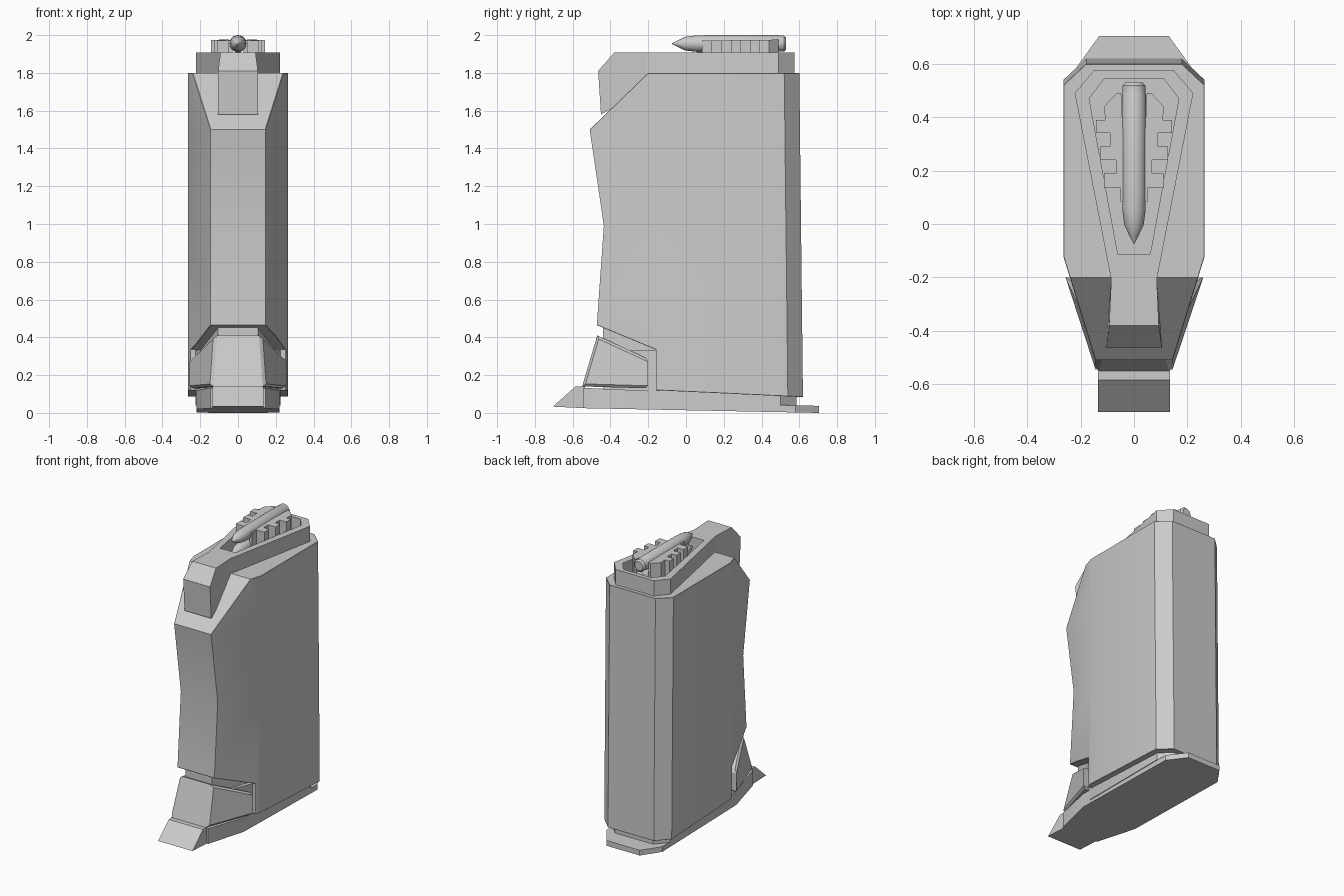
import bpy, bmesh, math

if "Cube" in bpy.data.objects:
    bpy.data.objects.remove(bpy.data.objects["Cube"])


def loft(name, rings, smooth=True):
    """Skin a list of equal-length point rings and cap both ends."""
    bm = bmesh.new()
    vs = [[bm.verts.new(p) for p in r] for r in rings]
    n = len(rings[0])
    for a, b in zip(vs, vs[1:]):
        for i in range(n):
            j = (i + 1) % n
            bm.faces.new((a[i], a[j], b[j], b[i]))
    bm.faces.new(vs[0][::-1])
    bm.faces.new(vs[-1])
    bmesh.ops.recalc_face_normals(bm, faces=bm.faces)
    me = bpy.data.meshes.new(name)
    bm.to_mesh(me)
    bm.free()
    ob = bpy.data.objects.new(name, me)
    bpy.context.collection.objects.link(ob)
    return ob


def mirrored(half, z):
    """Full horizontal ring from the +x half outline."""
    return [(x, y, z) for x, y in half] + [(-x, y, z) for x, y in reversed(half)]


def plan(name, half, z0, z1):
    return loft(name, [mirrored(half, z0), mirrored(half, z1)])


def side_prism(name, prof):
    """Prism across x from side points (y, z, half width)."""
    return loft(name, [[(s * w, y, z) for y, z, w in prof] for s in (-1, 1)])


def cut(ob, cutter):
    m = ob.modifiers.new("cut", 'BOOLEAN')
    m.operation, m.solver, m.object = 'DIFFERENCE', 'EXACT', cutter
    dg = bpy.context.evaluated_depsgraph_get()
    dg.update()
    me = bpy.data.meshes.new_from_object(ob.evaluated_get(dg))
    ob.modifiers.clear()
    ob.data = me
    bpy.data.objects.remove(cutter)


def bevel_caps(ob, width):
    """Chamfer the rims of top, bottom and notch faces."""
    bm = bmesh.new()
    bm.from_mesh(ob.data)
    bmesh.ops.dissolve_limit(bm, angle_limit=0.01, verts=bm.verts, edges=bm.edges)
    bm.normal_update()

    def cap(f):
        return abs(f.normal.z) > 0.5 or (
            f.normal.y < -0.9 and f.calc_center_median().z < 0.36)
    edges = []
    for e in bm.edges:
        if len(e.link_faces) != 2:
            continue
        a, b = e.link_faces
        mid = (e.verts[0].co + e.verts[1].co) / 2
        front_fold = mid.z > 1 and mid.y < -0.4 and abs(mid.x) < 0.05
        if cap(a) != cap(b) and not front_fold:
            edges.append(e)
    bmesh.ops.bevel(bm, geom=edges, offset=width, segments=1, profile=0.5,
                    affect='EDGES', clamp_overlap=True)
    bm.to_mesh(ob.data)
    bm.free()


# Main body: stacked sections, then sloped shoulder and bottom notch cut away
def body_section(front, back):
    return [(0.145, front), (0.265, -0.12), (0.265, back - 0.08), (0.18, back)]


body = loft("magazine_body", [mirrored(body_section(f, b), z) for f, b, z in (
    (-0.505, 0.62, 0.0), (-0.435, 0.61, 0.99),
    (-0.51, 0.605, 1.5), (-0.51, 0.60, 1.8))])
cut(body, side_prism("shoulder_cutter", [
    (-0.71, 1.306, 0.5), (-0.10, 1.897, 0.5), (-0.71, 1.95, 0.5)]))
cut(body, side_prism("notch_cutter", [
    (-0.8, 0.60, 0.5), (-0.16, 0.335, 0.5), (-0.16, 0.12, 0.5),
    (0.8, 0.075, 0.5), (0.8, -0.2, 0.5), (-0.8, -0.2, 0.5)]))
bevel_caps(body, 0.02)

# Recessed core seen in the gaps
plan("inner_core", [(0.105, -0.44), (0.225, -0.17), (0.225, 0.50), (0.15, 0.585)],
     0.04, 0.33)
side_prism("core_neck", [(-0.44, 0.30, 0.105), (-0.44, 0.58, 0.105),
                         (-0.15, 0.58, 0.20), (-0.15, 0.30, 0.20)])

# Front foot block under the notch
foot = side_prism("front_foot", [(-0.55, 0.14, 0.145), (-0.47, 0.41, 0.125),
                                 (-0.2, 0.285, 0.258), (-0.2, 0.13, 0.258)])
bevel_caps(foot, 0.014)

# Base plate, its raised part and the toe
lower = [(0.145, -0.545), (0.22, -0.25), (0.22, 0.58), (0.13, 0.705)]
loft("base_plate", [
    [(x, y, 0.014 - 0.012 * y / 0.6) for x, y, _ in mirrored(lower, 0)],
    [(x, y, 0.05 - 0.018 * y) for x, y, _ in mirrored(lower, 0)]])
upper = [(0.145, -0.545), (0.22, -0.25), (0.22, 0.5)]
loft("base_riser", [
    mirrored(upper, 0.03),
    [(x, y, 0.108 - 0.045 * y) for x, y, _ in mirrored(upper, 0)]])
side_prism("base_toe", [(-0.705, 0.033, 0.135), (-0.585, 0.14, 0.135),
                        (-0.535, 0.14, 0.135), (-0.535, 0.025, 0.135)])

# Top collar with an open feed slot, and the nose over the shoulder
collar = plan("top_collar", [(0.085, -0.21), (0.222, 0.49), (0.15, 0.575)], 1.76, 1.908)
cut(collar, plan("slot_cutter", [(0.06, -0.115), (0.168, 0.47), (0.11, 0.545)],
                 1.815, 2.1))
side_prism("collar_nose", [(-0.45, 1.58, 0.105), (-0.465, 1.81, 0.105),
                           (-0.38, 1.908, 0.093), (-0.2, 1.908, 0.085),
                           (-0.2, 1.72, 0.085)])

# Toothed feed lips either side of the top round
lip = [(0.03, 0.085), (0.05, 0.085), (0.05, 0.135)]
for outer, y0, y1, inner, y2 in ((0.112, 0.135, 0.19, 0.068, 0.24),
                                 (0.127, 0.24, 0.29, 0.09, 0.34),
                                 (0.142, 0.34, 0.39, 0.108, 0.39)):
    lip += [(outer, y0), (outer, y1), (inner, y1)]
    if y2 > y1:
        lip.append((inner, y2))
lip += [(0.112, 0.44), (0.065, 0.49), (0.048, 0.49)]
for side, s in (("right", 1), ("left", -1)):
    loft("feed_lip_" + side, [[(s * x, y, 1.81) for x, y in lip],
                              [(s * x, y, 1.97 + 0.012 * y) for x, y in lip]])

# Two stacked rounds, turned about the y axis
ROUND = [(0.032, 0.53), (0.043, 0.518), (0.043, 0.49), (0.045, 0.485), (0.045, 0.12),
         (0.043, 0.05), (0.036, -0.005), (0.018, -0.042), (0.001, -0.075)]
for name, zc in (("top_round", 1.955), ("second_round", 1.866)):
    loft(name, [[(r * math.cos(a), y, zc + r * math.sin(a))
                 for a in (math.tau * i / 24 for i in range(24))] for r, y in ROUND])

# Keep hard edges, blend shallow ones
for ob in bpy.context.collection.objects:
    bpy.ops.object.select_all(action='DESELECT')
    ob.select_set(True)
    bpy.context.view_layer.objects.active = ob
    bpy.ops.object.shade_smooth_by_angle(angle=math.radians(30))
